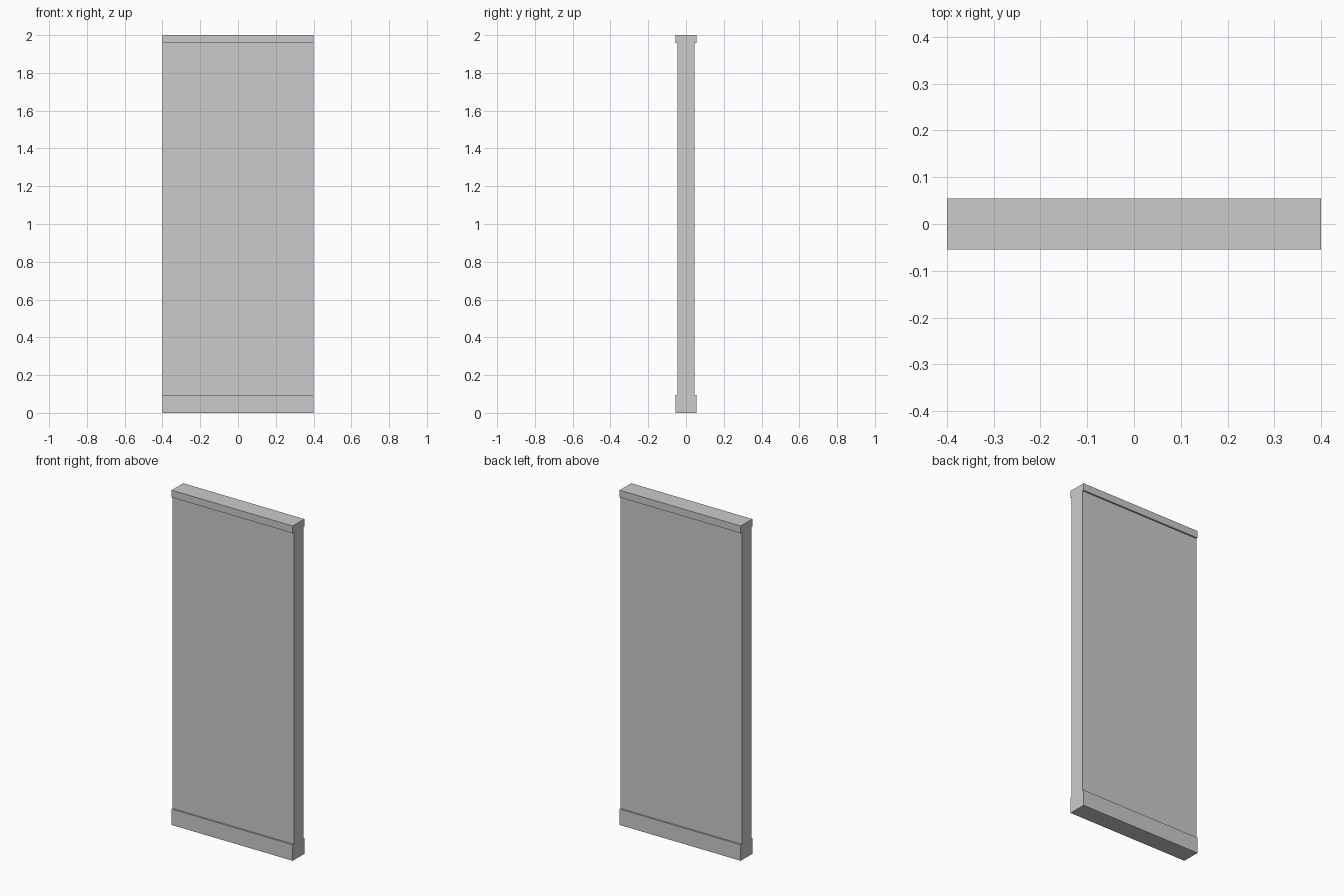
import bpy, bmesh

if "Cube" in bpy.data.objects:
    bpy.data.objects.remove(bpy.data.objects["Cube"])

HALF_WIDTH = 0.40
BODY, TRIM = 0.045, 0.0545       # half thickness of the panel and of its trims
BASE_TOP, CAP_BOTTOM, TOP = 0.095, 1.957, 2.0

# Half of the end profile (y, z), bottom to top, then mirrored across y
half = [(TRIM, 0), (TRIM, BASE_TOP), (BODY, BASE_TOP),
        (BODY, CAP_BOTTOM), (TRIM, CAP_BOTTOM), (TRIM, TOP)]
profile = half + [(-y, z) for y, z in reversed(half)]

# Wall panel with skirting and top trim, extruded along x
bm = bmesh.new()
end = bm.faces.new([bm.verts.new((-HALF_WIDTH, y, z)) for y, z in profile])
new = bmesh.ops.extrude_face_region(bm, geom=[end], use_keep_orig=True)["geom"]
bmesh.ops.translate(bm, vec=(2 * HALF_WIDTH, 0, 0),
                    verts=[v for v in new if isinstance(v, bmesh.types.BMVert)])
bmesh.ops.recalc_face_normals(bm, faces=bm.faces[:])

mesh = bpy.data.meshes.new("wall_panel")
bm.to_mesh(mesh)
bm.free()
bpy.context.collection.objects.link(bpy.data.objects.new("wall_panel", mesh))
